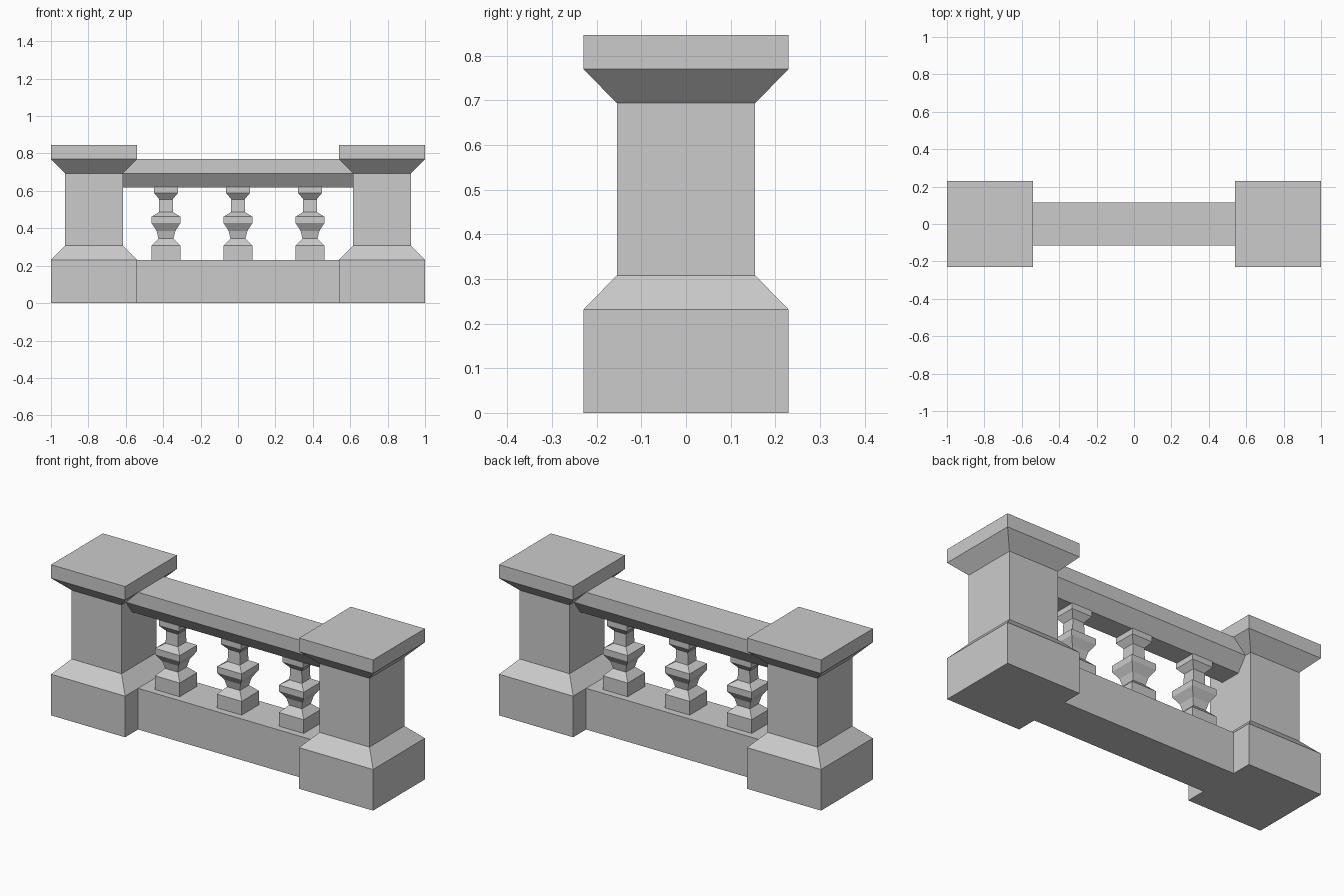
import bpy
import bmesh

cube = bpy.data.objects.get("Cube")
if cube:
    bpy.data.objects.remove(cube, do_unlink=True)

stone = bpy.data.materials.new("grey_stone")
stone.use_nodes = True
colour = (0.6, 0.6, 0.6, 1)
stone.diffuse_color = colour
stone.node_tree.nodes["Principled BSDF"].inputs["Base Color"].default_value = colour


def finish(name, bm, x=0):
    bmesh.ops.recalc_face_normals(bm, faces=bm.faces)
    mesh = bpy.data.meshes.new(name)
    bm.to_mesh(mesh)
    bm.free()
    mesh.materials.append(stone)
    obj = bpy.data.objects.new(name, mesh)
    obj.location.x = x
    bpy.context.collection.objects.link(obj)


def square_turned(name, profile, x):
    """Stack square rings given as (half width, height)."""
    bm = bmesh.new()
    rings = [[bm.verts.new((sx * r, sy * r, z))
              for sx, sy in ((-1, -1), (1, -1), (1, 1), (-1, 1))]
             for r, z in profile]
    for low, high in zip(rings, rings[1:]):
        for i in range(4):
            j = (i + 1) % 4
            bm.faces.new((low[i], low[j], high[j], high[i]))
    bm.faces.new(rings[0][::-1])
    bm.faces.new(rings[-1])
    finish(name, bm, x)


def long_bar(name, section, half_length):
    """Extrude a (y, z) section along x."""
    bm = bmesh.new()
    face = bm.faces.new([bm.verts.new((-half_length, y, z)) for y, z in section])
    grown = bmesh.ops.extrude_face_region(bm, geom=[face], use_keep_orig=True)
    moved = [v for v in grown["geom"] if isinstance(v, bmesh.types.BMVert)]
    bmesh.ops.translate(bm, verts=moved, vec=(2 * half_length, 0, 0))
    finish(name, bm)


# End piers with flared plinth and cap
pier = [(0.23, 0), (0.23, 0.231), (0.155, 0.308), (0.155, 0.694),
        (0.23, 0.77), (0.23, 0.846)]
for side, x in (("right", -0.77), ("left", 0.77)):
    square_turned(side + "_pier", pier, x)

# Low wall and handrail between the piers
long_bar("base_wall", [(-0.115, 0), (0.115, 0), (0.115, 0.231), (-0.115, 0.231)], 0.6)
long_bar("handrail", [(-0.06, 0.618), (0.06, 0.618), (0.115, 0.694),
                      (0.115, 0.77), (-0.115, 0.77), (-0.115, 0.694)], 0.63)

# Balusters
baluster = [(0.077, 0.23), (0.077, 0.308), (0.04, 0.345), (0.05, 0.386),
            (0.077, 0.428), (0.077, 0.462), (0.038, 0.486), (0.036, 0.555),
            (0.063, 0.588), (0.063, 0.62)]
for label, x in (("right", -0.385), ("middle", 0), ("left", 0.385)):
    square_turned(label + "_baluster", baluster, x)
